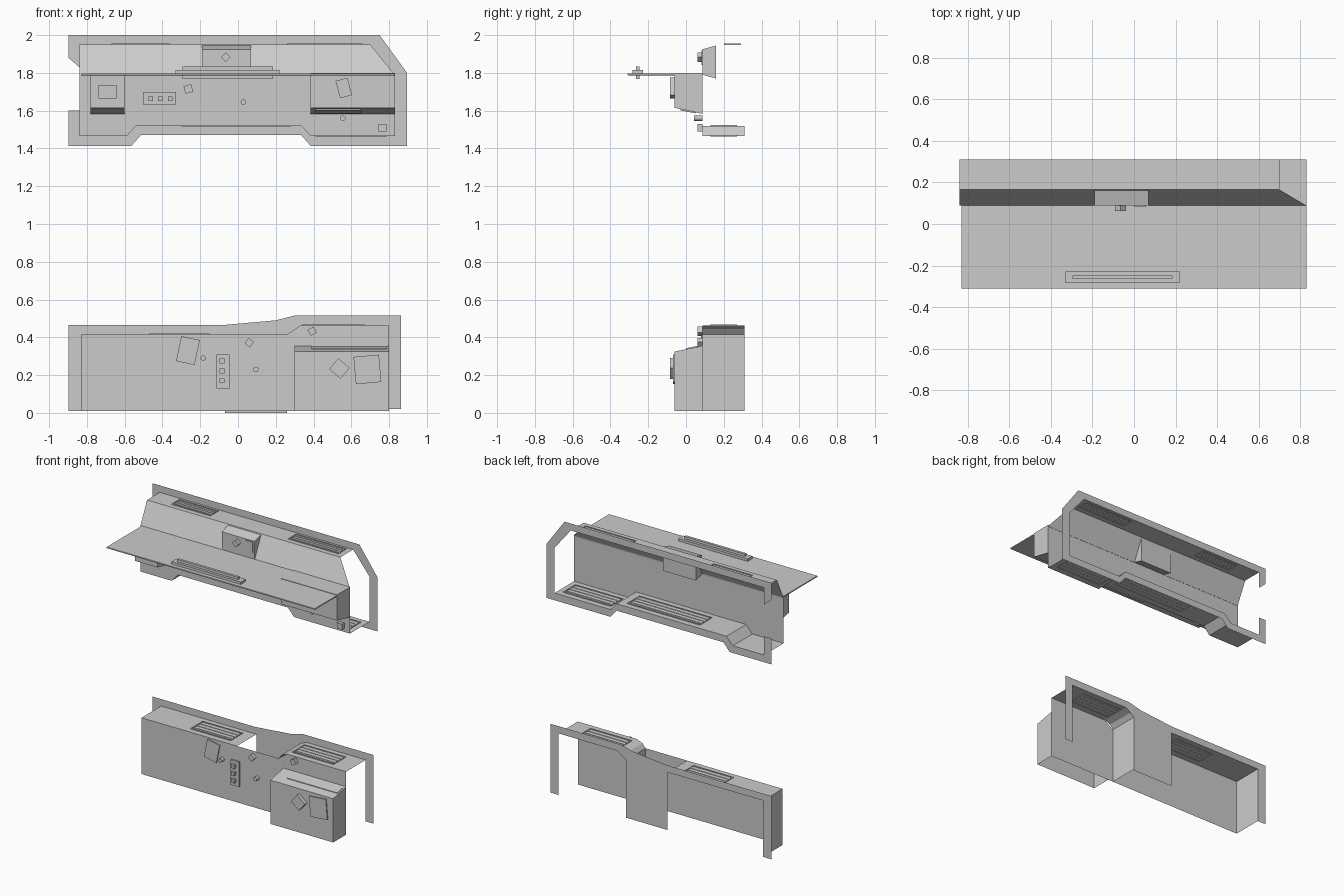
import bpy, bmesh, math
from mathutils import Matrix, Vector

if "Cube" in bpy.data.objects:
    bpy.data.objects.remove(bpy.data.objects["Cube"])

BACK, FACE, PROUD = 0.31, 0.088, -0.06


def finish(name, bm):
    bmesh.ops.recalc_face_normals(bm, faces=bm.faces)
    mesh = bpy.data.meshes.new(name)
    bm.to_mesh(mesh)
    bm.free()
    ob = bpy.data.objects.new(name, mesh)
    bpy.context.collection.objects.link(ob)
    return ob


def sheet(name, points):
    """Single flat, possibly concave panel through 3D points."""
    bm = bmesh.new()
    bm.faces.new([bm.verts.new(p) for p in points])
    bm.normal_update()
    bmesh.ops.triangulate(bm, faces=bm.faces)
    return finish(name, bm)


def plate(name, outline, y):
    """Flat panel from an x-z outline."""
    return sheet(name, [(x, y, z) for x, z in outline])


def strip(name, path, y0=FACE, y1=BACK):
    """Folded sheet following an x-z path from front to back."""
    bm = bmesh.new()
    rows = [[bm.verts.new((x, y, z)) for x, z in path] for y in (y0, y1)]
    for i in range(len(path) - 1):
        bm.faces.new((rows[0][i], rows[0][i + 1], rows[1][i + 1], rows[1][i]))
    return finish(name, bm)


def prism(name, profile, x0, x1, open_edges=()):
    """Solid or open housing from a y-z profile drawn out along x."""
    bm = bmesh.new()
    ends = [[bm.verts.new((x, y, z)) for y, z in profile] for x in (x0, x1)]
    for end in ends:
        bm.faces.new(end)
    for i in range(len(profile)):
        if i not in open_edges:
            j = (i + 1) % len(profile)
            bm.faces.new((ends[0][i], ends[0][j], ends[1][j], ends[1][i]))
    return finish(name, bm)


def box(name, centre, size, turn=0):
    bm = bmesh.new()
    bmesh.ops.create_cube(bm, size=1)
    bmesh.ops.scale(bm, vec=Vector(size), verts=bm.verts)
    bm.transform(Matrix.Translation(centre) @ Matrix.Rotation(math.radians(turn), 4, "Y"))
    return finish(name, bm)


def knob(name, x, z, y=FACE, radius=0.014, depth=0.03):
    bm = bmesh.new()
    bmesh.ops.create_cone(bm, cap_ends=True, segments=16, radius1=radius,
                          radius2=radius, depth=depth)
    bm.transform(Matrix.Translation((x, y - depth / 2, z)) @ Matrix.Rotation(math.pi / 2, 4, "X"))
    return finish(name, bm)


def button(name, x, z, w, h, turn=0, y=FACE, depth=0.026):
    return box(name, (x, y - depth / 2, z), (w, depth, h), turn)


def vent(name, x0, x1, z, y0=0.2, y1=0.29):
    """Low rim around thin slats."""
    cx, cy, w, d, rim = (x0 + x1) / 2, (y0 + y1) / 2, x1 - x0, y1 - y0, 0.008
    for i in (-1, 0, 1):
        box(name + "_slat", (cx, cy + i * d * 0.25, z), (w - rim, d * 0.12, 0.004))
    for side in (-1, 1):
        box(name + "_long_rim", (cx, cy + side * (d - rim) / 2, z), (w, rim, 0.008))
        box(name + "_end_rim", (cx + side * (w - rim) / 2, cy, z), (rim, d, 0.008))


# Upper section: mounting flange and folded shell
floor_path = [(-0.84, 1.465), (-0.59, 1.465), (-0.54, 1.52),
              (0.335, 1.52), (0.385, 1.465), (0.83, 1.465)]
plate("upper_flange", [
    (-0.84, 1.6), (-0.897, 1.6), (-0.897, 1.413), (-0.565, 1.413), (-0.515, 1.47),
    (0.335, 1.47), (0.385, 1.413), (0.895, 1.413), (0.895, 1.8), (0.75, 2.0),
    (-0.897, 2.0), (-0.897, 1.88), (-0.84, 1.83), (-0.84, 1.95), (0.7, 1.95),
    (0.83, 1.79)] + floor_path[::-1], BACK)
strip("upper_floor", floor_path)
plate("upper_front_panel", floor_path + [(0.83, 1.79), (-0.84, 1.79)], FACE)
sheet("upper_sloped_panel", [(-0.84, FACE, 1.79), (0.83, FACE, 1.79),
                             (0.7, 0.165, 1.95), (-0.84, 0.165, 1.95)])
strip("upper_top_panel", [(-0.84, 1.95), (0.7, 1.95)], 0.165)

# Projecting shelf with its hand rail
shelf = box("shelf", (0, -0.11, 1.792), (1.66, 0.4, 0.01))
bevel = shelf.modifiers.new("edge", "BEVEL")
bevel.width, bevel.segments = 0.003, 2
box("rail_base", (-0.055, -0.256, 1.803), (0.55, 0.055, 0.024))
box("rail_insert", (-0.055, -0.256, 1.8), (0.48, 0.018, 0.066))

# Housings hanging below the shelf, with slots in the sloping underside
hanging = [(PROUD, 1.8), (PROUD, 1.615), (FACE, 1.583), (FACE, 1.8)]
prism("right_hand_housing", hanging, 0.385, 0.83)
prism("left_hand_housing", [(y, min(z, 1.79)) for y, z in hanging], -0.78, -0.6)
prism("housing_slot", [(-0.03, 1.608), (-0.03, 1.602), (0.05, 1.586), (0.05, 1.592)],
      0.41, 0.65)

# Instrument block on the slope
prism("instrument_block", [(FACE, 1.79), (FACE, 1.925), (0.16, 1.945), (0.16, 1.77)],
      -0.19, 0.07)
button("block_key", -0.065, 1.883, 0.036, 0.036, 45)
button("block_screen", 0.03, 1.88, 0.055, 0.075, 0, depth=0.006)

# Upper controls
button("housing_button", -0.69, 1.7, 0.095, 0.07, 0, PROUD)
button("housing_button", 0.56, 1.72, 0.065, 0.095, -15, PROUD)
button("tilted_button", -0.263, 1.715, 0.042, 0.042, -15)
button("corner_button", 0.765, 1.51, 0.04, 0.04)
button("upper_switch_panel", -0.415, 1.665, 0.175, 0.065, depth=0.012)
for i in range(3):
    button("upper_switch", -0.463 + i * 0.052, 1.662, 0.024, 0.024, depth=0.03)
knob("upper_knob", 0.028, 1.645)
knob("upper_knob", 0.555, 1.56, depth=0.045)

# Upper vents
vent("top_vent_a", -0.67, -0.36, 1.951)
vent("top_vent_b", 0.26, 0.66, 1.951)
vent("floor_vent_a", -0.3, 0.28, 1.521, 0.13, 0.27)
vent("floor_vent_b", 0.41, 0.79, 1.466, 0.13, 0.27)

# Lower section: flange with its centre tab
plate("lower_flange", [
    (-0.897, 0.01), (-0.897, 0.465), (-0.08, 0.465), (0.2, 0.49), (0.3, 0.515),
    (0.863, 0.515), (0.863, 0.02), (0.8, 0.02), (0.8, 0.463), (0.33, 0.463),
    (0.26, 0.415), (0.26, 0.0), (-0.07, 0.0), (-0.07, 0.415),
    (-0.83, 0.415), (-0.83, 0.01)], BACK)
plate("lower_front_panel", [(-0.83, 0.01), (0.8, 0.01), (0.8, 0.463), (0.33, 0.463),
                            (0.26, 0.415), (-0.83, 0.415)], FACE)
strip("lower_left_shell", [(-0.83, 0.01), (-0.83, 0.415), (-0.07, 0.415)])
strip("lower_right_shell", [(0.26, 0.01), (0.26, 0.415), (0.285, 0.445),
                            (0.33, 0.463), (0.8, 0.463)])

# Lower housing, open underneath and behind
prism("lower_housing", [(PROUD, 0.01), (PROUD, 0.325), (FACE, 0.355), (FACE, 0.01)],
      0.3, 0.8, open_edges=(2, 3))
prism("lower_housing_slot", [(0.0, 0.336), (0.0, 0.342), (0.06, 0.354), (0.06, 0.348)],
      0.39, 0.79)

# Lower controls
button("lower_housing_key", 0.537, 0.235, 0.08, 0.075, 40, PROUD)
button("lower_housing_panel", 0.685, 0.23, 0.135, 0.145, -5, PROUD, 0.008)
button("lower_panel", -0.265, 0.33, 0.1, 0.135, 12, depth=0.008)
button("lower_key", 0.06, 0.372, 0.036, 0.036, 40)
button("lower_key", 0.393, 0.432, 0.036, 0.036, -30)
button("lower_switch_panel", -0.08, 0.22, 0.07, 0.18, depth=0.012)
for i in range(3):
    button("lower_switch", -0.084, 0.17 + i * 0.052, 0.026, 0.026, depth=0.03)
knob("lower_knob", -0.184, 0.29)
knob("lower_knob", 0.095, 0.23)

# Lower vents
vent("lower_vent_a", -0.47, -0.15, 0.416, 0.13, 0.27)
vent("lower_vent_b", 0.34, 0.67, 0.464, 0.13, 0.27)
